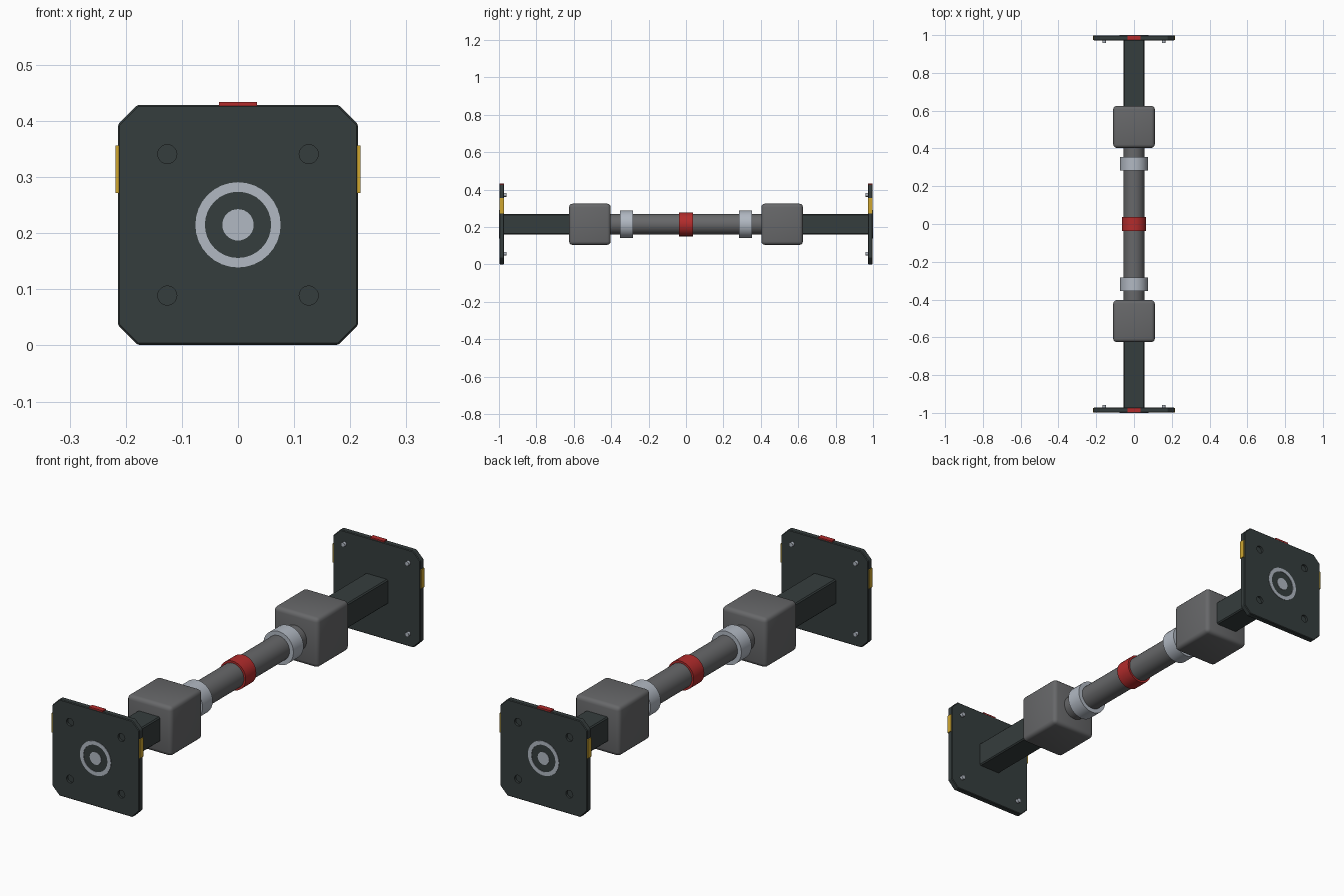
import bpy, bmesh, math
from mathutils import Matrix, Vector

if "Cube" in bpy.data.objects:
    bpy.data.objects.remove(bpy.data.objects["Cube"])

CZ = 0.215  # height of the long axis


def mat(name, rgb):
    m = bpy.data.materials.new(name)
    m.diffuse_color = (*rgb, 1)
    m.use_nodes = True
    m.node_tree.nodes["Principled BSDF"].inputs["Base Color"].default_value = m.diffuse_color
    return m


DARK = mat("dark_green_grey", (0.036, 0.047, 0.047))
GREY = mat("mid_grey", (0.135, 0.137, 0.142))
LIGHT = mat("light_steel", (0.44, 0.48, 0.54))
RED = mat("red", (0.45, 0.025, 0.025))
YELLOW = mat("yellow", (0.62, 0.38, 0.03))


def finish(bm, name, m, angle=None):
    bmesh.ops.recalc_face_normals(bm, faces=bm.faces)
    me = bpy.data.meshes.new(name)
    bm.to_mesh(me)
    bm.free()
    me.materials.append(m)
    ob = bpy.data.objects.new(name, me)
    bpy.context.collection.objects.link(ob)
    if angle:
        bpy.ops.object.select_all(action='DESELECT')
        ob.select_set(True)
        bpy.context.view_layer.objects.active = ob
        bpy.ops.object.shade_smooth_by_angle(angle=math.radians(angle))
    return ob


def box(name, lo, hi, m, bevel=0, seg=1, angle=None):
    lo, hi = Vector(lo), Vector(hi)
    bm = bmesh.new()
    bmesh.ops.create_cube(bm, size=1, matrix=Matrix.Translation((lo + hi) / 2)
                          @ Matrix.Diagonal((*(hi - lo), 1)))
    if bevel:
        bmesh.ops.bevel(bm, geom=bm.edges[:], offset=bevel, segments=seg,
                        profile=0.5, affect='EDGES')
    return finish(bm, name, m, angle)


def lathe(name, prof, m, x=0, z=CZ, n=32):
    """Spin a closed (radius, y) profile round the y direction."""
    bm = bmesh.new()
    rings = []
    for i in range(n):
        a = 2 * math.pi * i / n
        rings.append([bm.verts.new((x + r * math.cos(a), y, z + r * math.sin(a)))
                      for r, y in prof])
    k = len(prof)
    for i in range(n):
        p, q = rings[i], rings[(i + 1) % n]
        for j in range(k):
            bm.faces.new((p[j], p[(j + 1) % k], q[(j + 1) % k], q[j]))
    bmesh.ops.remove_doubles(bm, verts=bm.verts, dist=1e-6)
    return finish(bm, name, m, 35)


def tube(name, r0, r1, y0, y1, m, bev=0.0):
    return lathe(name, [(r0, y0), (r1 - bev, y0), (r1, y0 + bev),
                        (r1, y1 - bev), (r1 - bev, y1), (r0, y1)] if bev else
                 [(r0, y0), (r1, y0), (r1, y1), (r0, y1)], m)


def disc(name, r, y0, y1, m, x=0, z=CZ, n=32):
    bm = bmesh.new()
    bmesh.ops.create_cone(bm, cap_ends=True, segments=n, radius1=r, radius2=r,
                          depth=abs(y1 - y0),
                          matrix=Matrix.Translation((x, (y0 + y1) / 2, z))
                          @ Matrix.Rotation(math.pi / 2, 4, 'X'))
    return finish(bm, name, m, 35)


def plate(name, s):
    """Square end plate with cut corners and four shallow holes outside."""
    h, c = 0.214, 0.035
    pts = [(h, h - c), (h - c, h), (c - h, h), (-h, h - c),
           (-h, c - h), (c - h, -h), (h - c, -h), (h, c - h)]
    bm = bmesh.new()
    f = bm.faces.new([bm.verts.new((x, s * 0.972, CZ + z)) for x, z in pts])
    r = bmesh.ops.extrude_face_region(bm, geom=[f])
    bmesh.ops.translate(bm, vec=(0, s * 0.026, 0),
                        verts=[v for v in r['geom'] if isinstance(v, bmesh.types.BMVert)])
    bmesh.ops.bevel(bm, geom=bm.edges[:], offset=0.003, segments=1, affect='EDGES')
    ob = finish(bm, name, DARK)
    for i, (sx, sz) in enumerate([(1, 1), (1, -1), (-1, 1), (-1, -1)]):
        cut = disc(f"{name}_hole_cutter_{i}", 0.017, s * 0.988, s * 1.02, DARK,
                   sx * 0.126, CZ + sz * 0.126, 20)
        cut.hide_render = True
        cut.hide_viewport = True
        b = ob.modifiers.new("hole", 'BOOLEAN')
        b.operation, b.solver, b.object = 'DIFFERENCE', 'EXACT', cut
        # screw tips on the inner face
        disc(f"{name}_screw_{i}", 0.010, s * 0.975, s * 0.959, LIGHT,
             sx * 0.157, CZ + sz * 0.157, 12)


# both ends mirror each other
for end, s in (("front", -1), ("back", 1)):
    def span(a, b):
        return sorted((s * a, s * b))

    plate(f"{end}_plate", s)
    # ring and centre disc on the outer face
    tube(f"{end}_face_ring", 0.059, 0.076, *span(0.99, 1.0), LIGHT)
    disc(f"{end}_face_disc", 0.028, s * 0.99, s * 1.0, LIGHT)
    # coloured edge tags
    a, b = span(0.974, 0.997)
    box(f"{end}_top_tag", (-0.034, a, 0.42), (0.034, b, 0.434), RED)
    for side, sx in (("left", -1), ("right", 1)):
        x0, x1 = sorted((sx * 0.205, sx * 0.218))
        box(f"{end}_{side}_tag", (x0, a, 0.272), (x1, b, 0.356), YELLOW)
    # square arm
    a, b = span(0.60, 0.98)
    box(f"{end}_arm", (-0.055, a, CZ - 0.055), (0.055, b, CZ + 0.055), DARK, 0.005)
    # soft rounded block
    a, b = span(0.403, 0.625)
    box(f"{end}_block", (-0.11, a, CZ - 0.11), (0.11, b, CZ + 0.11), GREY, 0.018, 3, 80)
    # steel collar
    tube(f"{end}_collar", 0.054, 0.074, *span(0.283, 0.354), LIGHT)

# central pipe and its red band
disc("pipe", 0.055, -0.42, 0.42, GREY)
tube("centre_band", 0.052, 0.064, -0.037, 0.037, RED)
